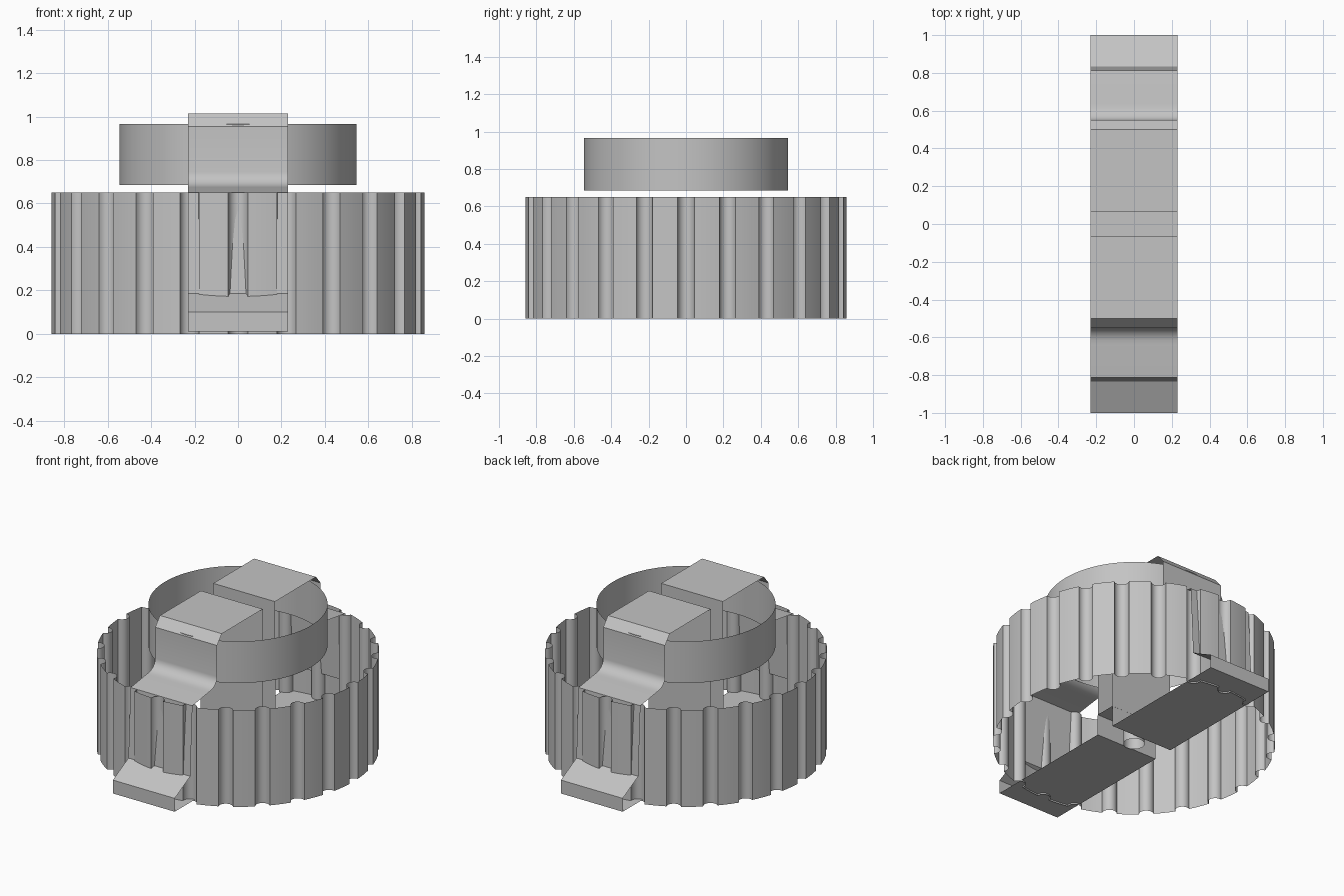
import bpy, bmesh
from math import sin, cos, pi, radians
from mathutils import Vector

cube = bpy.data.objects.get("Cube")
if cube:
    bpy.data.objects.remove(cube, do_unlink=True)

GREY = (0.55, 0.55, 0.55, 1)
grey = bpy.data.materials.new("plain grey")
grey.use_nodes = True
grey.diffuse_color = GREY
grey.node_tree.nodes["Principled BSDF"].inputs["Base Color"].default_value = GREY


def sweep(name, path, offset, closed=True):
    """Extrude a path along an offset into an open-ended shell."""
    bm = bmesh.new()
    near = [bm.verts.new(p) for p in path]
    far = [bm.verts.new(Vector(p) + Vector(offset)) for p in path]
    n = len(path)
    for i in range(n if closed else n - 1):
        j = (i + 1) % n
        bm.faces.new((near[i], near[j], far[j], far[i]))
    mesh = bpy.data.meshes.new(name)
    bm.to_mesh(mesh)
    bm.free()
    mesh.materials.append(grey)
    ob = bpy.data.objects.new(name, mesh)
    bpy.context.collection.objects.link(ob)
    bpy.ops.object.select_all(action='DESELECT')
    ob.select_set(True)
    bpy.context.view_layer.objects.active = ob
    bpy.ops.object.shade_smooth_by_angle(angle=radians(30))
    return ob


def polar(r, a, z=0):
    return (r * cos(a), r * sin(a), z)


def circle(r, z, count):
    return [polar(r, 2 * pi * i / count, z) for i in range(count)]


# Fluted outer ring: rounded grooves separated by wide lands
R, FLUTES, DEPTH, STEPS = 0.86, 24, 0.044, 10
pitch, half = 2 * pi / FLUTES, radians(3)
outline = []
for k in range(FLUTES):
    mid = k * pitch
    for s in range(STEPS + 1):
        t = pi * s / STEPS
        outline.append(polar(R - DEPTH * sin(t), mid - half * cos(t)))
    for s in (1, 2, 3):
        outline.append(polar(R, mid + half + (pitch - 2 * half) * s / 4))
sweep("fluted_ring", outline, (0, 0, 0.65))

# Upper plain ring
sweep("upper_ring", circle(0.545, 0.685, 96), (0, 0, 0.28))

# Clip halves: hook, outer wall, flange, fillet, chamfered top, inner wall
W = 0.23
profile = [(-1, 0.01), (-1, 0.10), (-0.835, 0.185), (-0.812, 0.65), (-0.64, 0.675)]
for s in range(1, 7):
    t = pi / 2 * s / 6
    profile.append((-0.64 + 0.09 * sin(t), 0.745 - 0.07 * cos(t)))
profile += [(-0.55, 0.955), (-0.50, 1.015), (-0.065, 1.015), (-0.07, 0.01)]
for name, side in (("front_clip", 1), ("back_clip", -1)):
    path = [(side * W, side * y, z) for y, z in profile]
    sweep(name, path, (-2 * side * W, 0, 0))

# Bridge between the clip halves and its centre post
sweep("clip_bridge", [(W, -0.07, 0.15), (W, 0.07, 0.15)], (-2 * W, 0, 0), closed=False)
sweep("centre_post", circle(0.065, 0, 32), (0, 0, 0.15))
